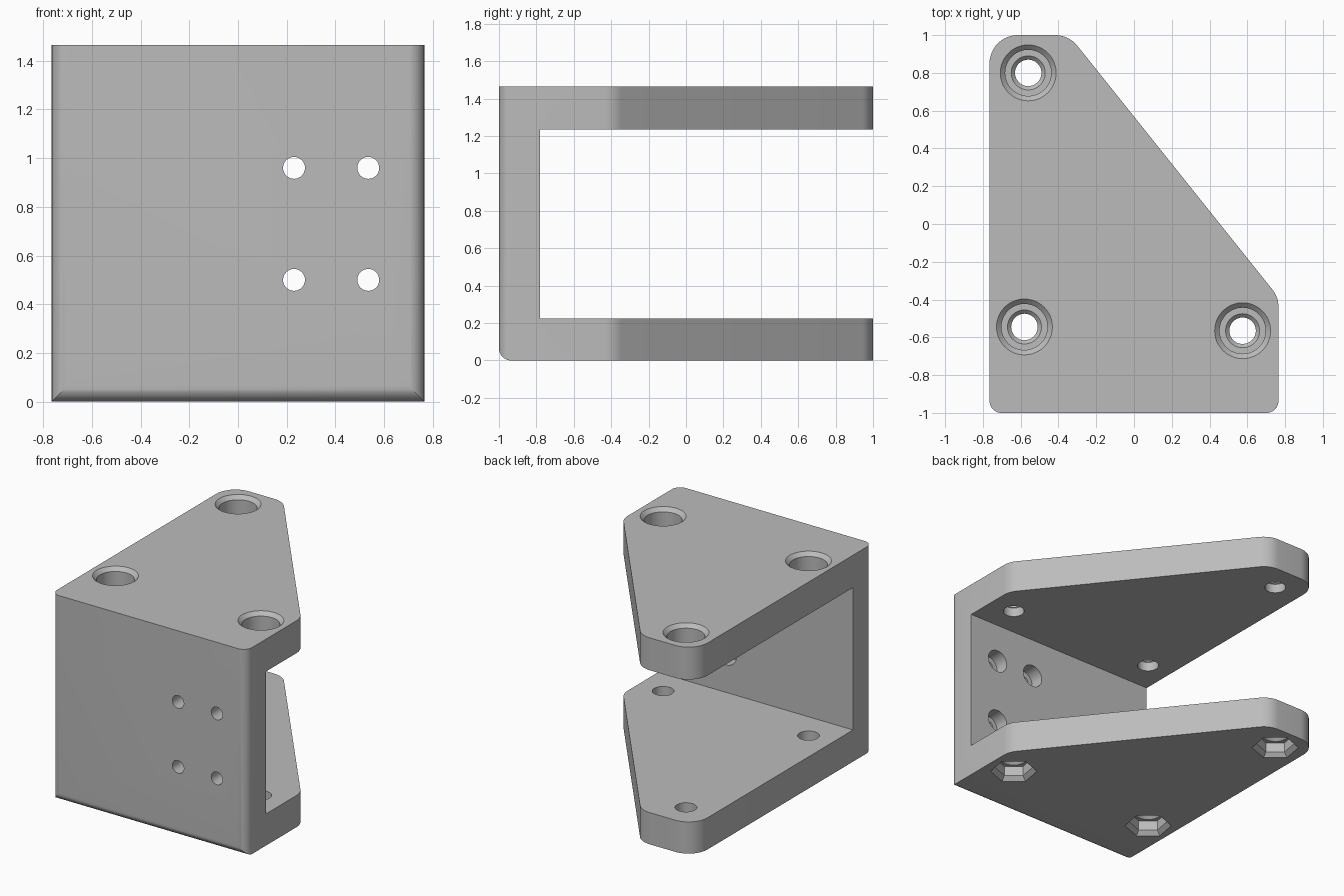
import bpy, bmesh, math
from mathutils import Vector, Matrix

cube = bpy.data.objects.get("Cube")
if cube:
    bpy.data.objects.remove(cube)

grey = bpy.data.materials.new("matte grey")
grey.use_nodes = True
colour = (0.5, 0.5, 0.5, 1)
grey.diffuse_color = colour
grey.node_tree.nodes["Principled BSDF"].inputs["Base Color"].default_value = colour

HEIGHT, PLATE, SLOT_TOP, WEB_BACK = 1.465, 0.225, 1.235, -0.78


def rounded(corners, steps=12):
    """Outline from (x, y, fillet radius) corners."""
    points = []
    for i, (x, y, r) in enumerate(corners):
        p = Vector((x, y))
        if r == 0:
            points.append(p)
            continue
        a = (Vector(corners[i - 1][:2]) - p).normalized()
        b = (Vector(corners[(i + 1) % len(corners)][:2]) - p).normalized()
        half = a.angle(b) / 2
        centre = p + (a + b).normalized() * r / math.sin(half)
        start = p + a * r / math.tan(half) - centre
        end = p + b * r / math.tan(half) - centre
        sweep = math.pi - 2 * half
        for k in range(steps + 1):
            t = k / steps
            points.append(centre + (start * math.sin((1 - t) * sweep)
                                    + end * math.sin(t * sweep)) / math.sin(sweep))
    return points


def loft(name, rings, matrix=Matrix()):
    """Closed solid skinned through rings of 3D points."""
    bm = bmesh.new()
    loops = [[bm.verts.new(p) for p in ring] for ring in rings]
    n = len(loops[0])
    for low, high in zip(loops, loops[1:]):
        for i in range(n):
            j = (i + 1) % n
            bm.faces.new((low[i], low[j], high[j], high[i]))
    bm.faces.new(loops[0][::-1])
    bm.faces.new(loops[-1])
    bm.transform(matrix)
    bmesh.ops.recalc_face_normals(bm, faces=bm.faces)
    mesh = bpy.data.meshes.new(name)
    bm.to_mesh(mesh)
    bm.free()
    mesh.materials.append(grey)
    ob = bpy.data.objects.new(name, mesh)
    bpy.context.collection.objects.link(ob)
    return ob


def prism(name, outline, low, high, matrix=Matrix()):
    return loft(name, [[(p.x, p.y, z) for p in outline] for z in (low, high)], matrix)


def drill(name, steps, matrix, sides=48, turn=0.0):
    """Stepped cutter from (radius, depth) pairs along local z."""
    angles = [turn + math.tau * i / sides for i in range(sides)]
    return loft(name, [[(r * math.cos(a), r * math.sin(a), z) for a in angles]
                       for r, z in steps], matrix)


def combine(target, tool, operation="DIFFERENCE"):
    mod = target.modifiers.new("cut", "BOOLEAN")
    mod.operation, mod.object, mod.solver = operation, tool, "EXACT"
    bpy.context.view_layer.objects.active = target
    bpy.ops.object.modifier_apply(modifier=mod.name)
    bpy.data.objects.remove(tool)


# Bracket body: plan outline crossed with a C-shaped side profile
plan = rounded([(-0.765, -1.0005, 0.065), (0.765, -1.0005, 0.065), (0.765, -0.387, 0.15),
                (-0.345, 1, 0.15), (-0.765, 1, 0.15)])
side = rounded([(-1, 0, 0.065), (1.2, 0, 0), (1.2, PLATE, 0), (WEB_BACK, PLATE, 0),
                (WEB_BACK, SLOT_TOP, 0), (1.2, SLOT_TOP, 0), (1.2, HEIGHT, 0), (-1, HEIGHT, 0)])
bracket = prism("bracket", plan, -0.2, HEIGHT + 0.2)
# local x, y, z become world y, z, x
to_side = Matrix(((0, 0, 1, 0), (1, 0, 0, 0), (0, 1, 0, 0), (0, 0, 0, 1)))
combine(bracket, prism("side_profile", side, -1, 1, to_side), "INTERSECT")

# Bolt holes: counterbore above, hexagonal nut pocket below
top_bore = [(0.07, 1.1), (0.07, 1.30), (0.09, 1.32), (0.122, 1.3201),
            (0.122, HEIGHT - 0.026), (0.148, HEIGHT), (0.158, HEIGHT + 0.01)]
nut_pocket = [(0.165, -0.01), (0.155, 0), (0.125, 0.03), (0.125, 0.1)]
low_bore = [(0.09, 0.05), (0.09, 0.1), (0.07, 0.12), (0.07, 0.4)]
for x, y in ((-0.56, 0.80), (-0.58, -0.545), (0.575, -0.565)):
    place = Matrix.Translation((x, y, 0))
    combine(bracket, drill("top_bore", top_bore, place))
    combine(bracket, drill("nut_pocket", nut_pocket, place, 6, math.radians(20)))
    combine(bracket, drill("low_bore", low_bore, place))

# Screw holes through the front wall, counterbored from behind
screw = [(0.045, -0.1), (0.045, 0.12), (0.08, 0.1201), (0.08, 0.4)]
for x in (0.23, 0.535):
    for z in (0.5, 0.96):
        place = Matrix.Translation((x, -1, z)) @ Matrix.Rotation(-math.pi / 2, 4, "X")
        combine(bracket, drill("screw_bore", screw, place, 32))

bracket.select_set(True)
bpy.context.view_layer.objects.active = bracket
bpy.ops.object.shade_smooth_by_angle(angle=math.radians(25))
